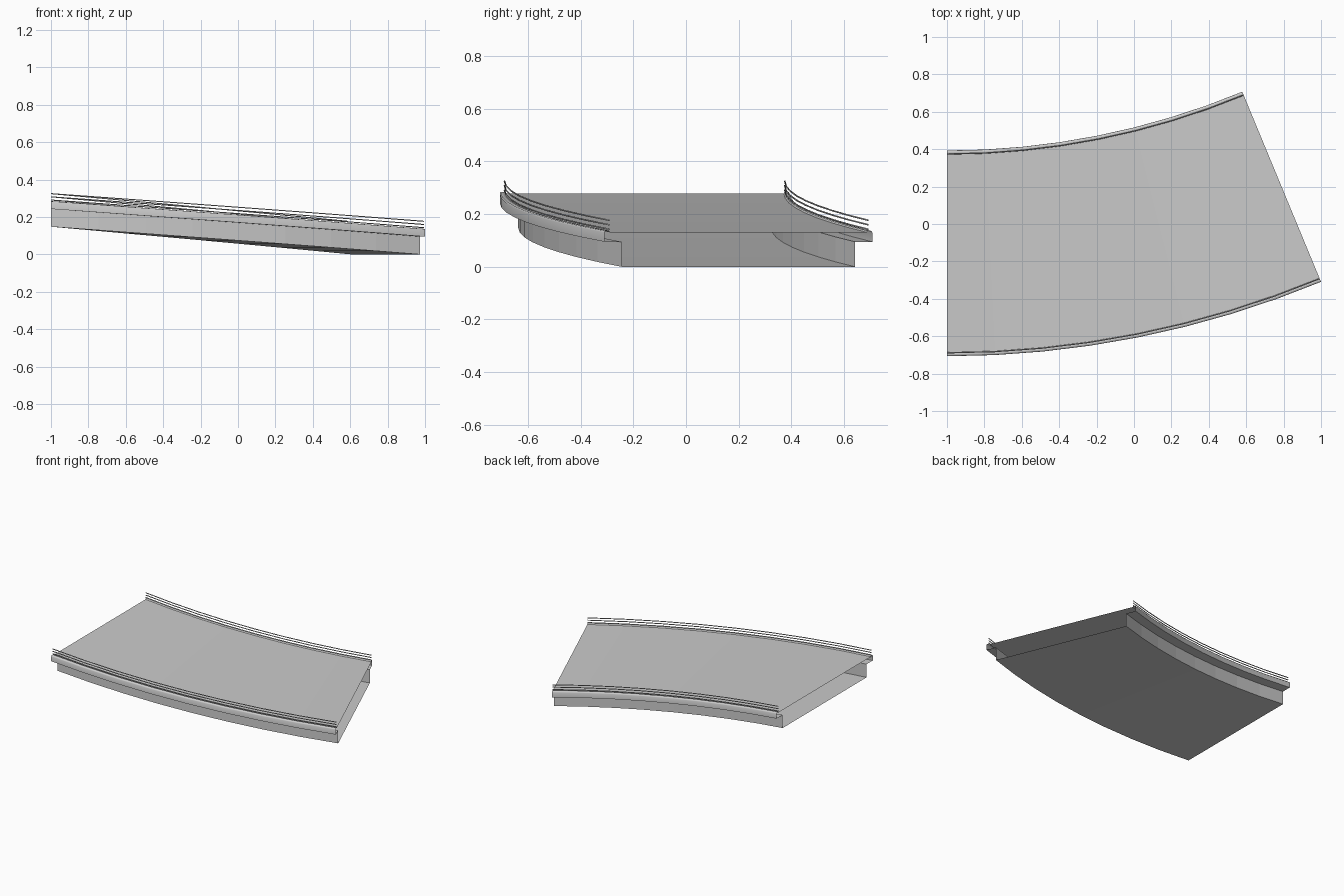
import bpy, bmesh, math

if "Cube" in bpy.data.objects:
    bpy.data.objects.remove(bpy.data.objects["Cube"])

SWEEP = math.radians(22.5)
CX, CY = -1.0, 4.519            # centre of the bend
R_IN, R_OUT = 4.126, 5.226      # kerb edges
DROP = 0.148                    # height lost along the ramp
SEG = 8


def sweep(name, profile, closed=False, smooth=False):
    """Sweep a (radius, height) profile along the descending bend."""
    bm = bmesh.new()
    rings = []
    for i in range(SEG + 1):
        t = i / SEG
        a = SWEEP * t
        rings.append([bm.verts.new((CX + r * math.sin(a), CY - r * math.cos(a),
                                    z + DROP * (1 - t))) for r, z in profile])
    n = len(profile)
    for p, q in zip(rings, rings[1:]):
        for j in range(n if closed else n - 1):
            k = (j + 1) % n
            bm.faces.new((p[j], q[j], q[k], p[k]))
    if closed:
        bm.faces.new(rings[0])
        bm.faces.new(rings[-1])
    bmesh.ops.recalc_face_normals(bm, faces=bm.faces)
    me = bpy.data.meshes.new(name)
    bm.to_mesh(me)
    bm.free()
    for f in me.polygons:
        f.use_smooth = smooth
    ob = bpy.data.objects.new(name, me)
    bpy.context.collection.objects.link(ob)
    return ob


# hollow ramp shell, open at both ends: deck, overhangs, side walls, floor
shell = sweep("ramp_shell", [
    (R_IN + 0.022, 0.131), (R_OUT - 0.022, 0.131)])
sweep("ramp_underside", [
    (R_IN, 0.095), (R_IN + 0.07, 0.095), (R_IN + 0.07, 0.0),
    (R_OUT - 0.07, 0.0), (R_OUT - 0.07, 0.095), (R_OUT, 0.095)])
shell.name = "ramp_deck"

for side, edge, d in (("inner", R_IN, 1), ("outer", R_OUT, -1)):
    # rounded kerb fascia
    sweep(side + "_kerb", [
        (edge, 0.095), (edge, 0.130), (edge + d * 0.003, 0.136),
        (edge + d * 0.019, 0.137), (edge + d * 0.022, 0.131)], smooth=True)
    # three thin guard rails
    for n, z in enumerate((0.143, 0.160, 0.177)):
        sweep(f"{side}_rail_{n + 1}", [
            (edge + d * 0.018 + 0.003 * math.cos(math.tau * k / 6),
             z + 0.003 * math.sin(math.tau * k / 6)) for k in range(6)],
            closed=True, smooth=True)
